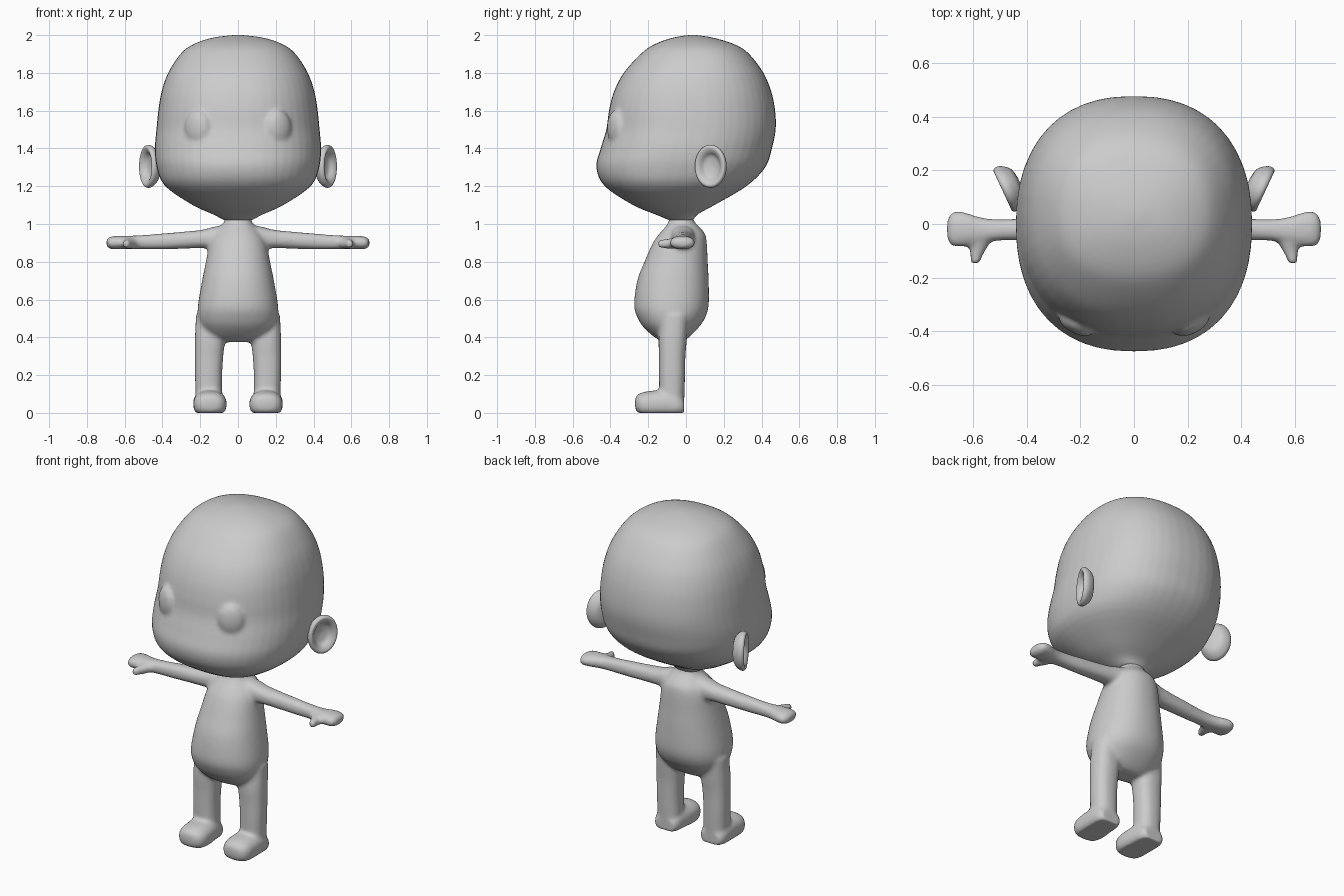
import bpy
import bmesh
import math
from mathutils import Matrix, Vector

cube = bpy.data.objects.get("Cube")
if cube:
    bpy.data.objects.remove(cube, do_unlink=True)

grey = bpy.data.materials.new("soft grey")
grey.use_nodes = True
grey.diffuse_color = (0.6, 0.6, 0.6, 1)
grey.node_tree.nodes["Principled BSDF"].inputs["Base Color"].default_value = grey.diffuse_color

SIDES = (1, -1)


def smooth_rows(rows, steps=4):
    """Catmull-Rom interpolation between section rows."""
    out = []
    for i in range(len(rows) - 1):
        quad = [rows[max(i - 1, 0)], rows[i], rows[i + 1], rows[min(i + 2, len(rows) - 1)]]
        for s in range(steps):
            t = s / steps
            out.append([0.5 * (2 * b + (c - a) * t + (2 * a - 5 * b + 4 * c - d) * t * t
                               + (3 * b - a - 3 * c + d) * t ** 3) for a, b, c, d in zip(*quad)])
    return out + [rows[-1]]


def loft(bm, axis, rows, power=2.0, side=1, matrix=Matrix(), floor=False, n=48):
    """Skin oval sections: each row is (position, a min, a max, b min, b max)."""
    rings = []
    for t, a0, a1, b0, b1 in smooth_rows(rows):
        ring = []
        for k in range(n):
            ang = math.tau * k / n
            c, s = math.cos(ang), math.sin(ang)
            a = (a0 + a1) / 2 + (a1 - a0) / 2 * math.copysign(abs(c) ** (2 / power), c)
            b = (b0 + b1) / 2 + (b1 - b0) / 2 * math.copysign(abs(s) ** (2 / power), s)
            p = matrix @ Vector({"x": (t, a, b), "y": (a, t, b), "z": (a, b, t)}[axis])
            p.x *= side
            if floor:
                p.z = max(p.z, 0)
            ring.append(bm.verts.new(p))
        rings.append(ring)
    faces = [bm.faces.new(rings[0]), bm.faces.new(rings[-1])]
    for lo, hi in zip(rings, rings[1:]):
        for k in range(n):
            j = (k + 1) % n
            faces.append(bm.faces.new((lo[k], lo[j], hi[j], hi[k])))
    bmesh.ops.recalc_face_normals(bm, faces=faces)


def finish(name, bm, voxel=None, relax=0):
    mesh = bpy.data.meshes.new(name)
    bm.to_mesh(mesh)
    bm.free()
    mesh.materials.append(grey)
    mesh.shade_smooth()
    obj = bpy.data.objects.new(name, mesh)
    bpy.context.collection.objects.link(obj)
    if voxel:
        # Fuse the overlapping parts into one soft skin
        fuse = obj.modifiers.new("fuse", "REMESH")
        fuse.mode = "VOXEL"
        fuse.voxel_size = voxel
        fuse.use_smooth_shade = True
        soft = obj.modifiers.new("soften", "SMOOTH")
        soft.factor = 0.5
        soft.iterations = relax
    return obj


# Head: height, half width, front, back
head_profile = [
    (1.02, .075, -.09, .04), (1.05, .13, -.16, .06), (1.1, .24, -.28, .15),
    (1.2, .385, -.43, .32), (1.3, .43, -.475, .42), (1.4, .44, -.452, .455),
    (1.5, .432, -.422, .475), (1.6, .422, -.408, .472), (1.7, .405, -.382, .452),
    (1.8, .37, -.33, .41), (1.9, .305, -.24, .335), (1.95, .24, -.17, .26),
    (1.985, .14, -.075, .15), (2.0, .03, .01, .06)]
bm = bmesh.new()
loft(bm, "z", [(z, -w, w, f, b) for z, w, f, b in head_profile], power=2.3)
# Raised oval eyes set into the face
for side in SIDES:
    place = (Matrix.Translation((.215 * side, -.372, 1.51))
             @ Matrix.Rotation(math.radians(28 * side), 4, "Z")
             @ Matrix.Diagonal((.072, .036, .092, 1)))
    bmesh.ops.create_uvsphere(bm, u_segments=32, v_segments=24, radius=1, matrix=place)
finish("head", bm, voxel=.012, relax=4)

# Cupped ears: depth along the ear's facing direction, rim radius
ear_profile = [(-.045, .02), (-.036, .06), (-.008, .085), (.015, .09), (.027, .08),
               (.018, .062), (-.004, .042), (-.012, .005)]
for side, label in zip(SIDES, ("left", "right")):
    bm = bmesh.new()
    place = Matrix.Translation((.465, .135, 1.305)) @ Matrix.Rotation(math.radians(-25), 4, "Z")
    loft(bm, "x", [(d, -r, r, -r * 1.26, r * 1.26) for d, r in ear_profile],
         side=side, matrix=place)
    finish(label + "_ear", bm)

# Torso: height, half width, front, back
torso_profile = [
    (.375, .1, -.12, -.02), (.4, .15, -.165, .015), (.45, .19, -.222, .065),
    (.5, .21, -.255, .1), (.57, .212, -.275, .12), (.7, .19, -.258, .12),
    (.8, .17, -.22, .115), (.9, .15, -.175, .11), (.95, .125, -.14, .1),
    (.99, .09, -.105, .065), (1.02, .07, -.09, .04), (1.07, .07, -.09, .04)]
bm = bmesh.new()
loft(bm, "z", [(z, -w, w, f, b) for z, w, f, b in torso_profile], power=2.2)

for side in SIDES:
    # Arm running out to a mitten hand
    loft(bm, "x", [
        (.04, -.09, .05, .87, 1.0), (.13, -.08, .045, .87, .985), (.2, -.07, .035, .872, .968),
        (.4, -.062, .022, .866, .95), (.5, -.062, .018, .866, .942), (.57, -.074, .025, .866, .938),
        (.63, -.084, .044, .866, .938), (.67, -.085, .046, .867, .934),
        (.69, -.07, .03, .876, .924), (.697, -.04, 0, .89, .91)], power=2.3, side=side)
    # Thumb
    loft(bm, "y", [
        (-.15, .585, .6, .885, .905), (-.142, .572, .611, .874, .916), (-.115, .562, .61, .87, .92),
        (-.08, .54, .615, .868, .925), (-.04, .52, .62, .87, .93)], side=side)
    # Leg
    loft(bm, "z", [
        (.0, .08, .225, -.14, -.012), (.1, .083, .225, -.142, -.008), (.2, .084, .228, -.143, -.005),
        (.3, .078, .229, -.143, -.003), (.4, .07, .228, -.145, .005),
        (.52, .09, .222, -.13, .01)], power=2.4, side=side)
    # Foot with a flat sole
    loft(bm, "y", [
        (-.27, .12, .175, .03, .07), (-.258, .085, .212, 0, .095), (-.225, .064, .233, -.02, .11),
        (-.17, .06, .237, -.025, .118), (-.1, .066, .237, -.025, .12), (-.04, .075, .232, -.025, .1),
        (-.01, .09, .215, -.01, .07)], power=2.4, side=side, floor=True)
finish("body", bm, voxel=.011, relax=8)
